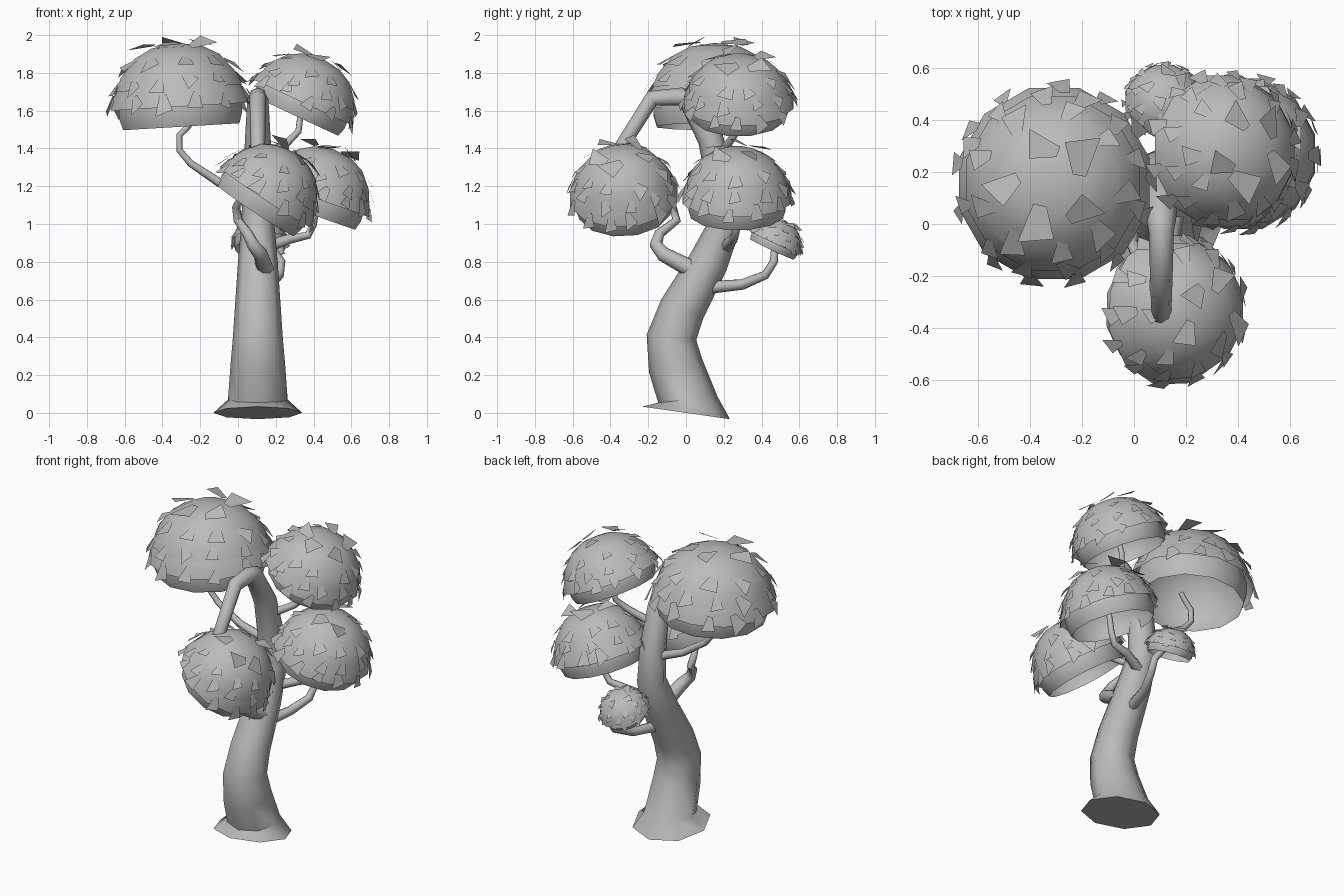
import bpy, bmesh, math, random
from mathutils import Vector, Matrix

random.seed(4)
cube = bpy.data.objects.get("Cube")
if cube:
    bpy.data.objects.remove(cube, do_unlink=True)

grey = bpy.data.materials.new("plain_grey")
grey.use_nodes = True
grey.diffuse_color = (0.5, 0.5, 0.5, 1)
grey.node_tree.nodes["Principled BSDF"].inputs["Base Color"].default_value = (0.5, 0.5, 0.5, 1)


def smooth(obj, degrees):
    bpy.ops.object.select_all(action='DESELECT')
    obj.select_set(True)
    bpy.context.view_layer.objects.active = obj
    if obj.type == 'CURVE':
        bpy.ops.object.convert(target='MESH')
        obj = bpy.context.view_layer.objects.active
    bpy.ops.object.shade_smooth_by_angle(angle=math.radians(degrees))


def limb(name, points):
    """Eight-sided tube through (x, y, z, radius) points."""
    curve = bpy.data.curves.new(name, 'CURVE')
    curve.dimensions = '3D'
    curve.bevel_depth = 1
    curve.bevel_resolution = 2
    curve.use_fill_caps = True
    spline = curve.splines.new('POLY')
    spline.points.add(len(points) - 1)
    for p, (x, y, z, r) in zip(spline.points, points):
        p.co = (x, y, z, 1)
        p.radius = r
    curve.materials.append(grey)
    obj = bpy.data.objects.new(name, curve)
    bpy.context.collection.objects.link(obj)
    smooth(obj, 50)


# Foliage shells as (radius, height) fractions: the lowest one runs up
# inside as a smooth lining, the others overlap it as tiers
TIERS = [
    [(.84, 0), (.89, .14), (.88, .3), (.78, .55), (.58, .76), (.3, .91), (0, .95)],
    [(1, .24), (.95, .38), (.86, .51)],
    [(.91, .46), (.83, .62), (.72, .73)],
    [(.78, .67), (.61, .84), (.36, .95), (0, 1)],
]
# Leaf rings as (angle from the axis, leaf count, size, lift, random turn)
LEAF_RINGS = [(73, 13, .25, .05, .5), (60, 12, .25, .05, .5),
              (45, 9, .27, .07, .5), (23, 5, .36, .13, 1.5)]
SIDES = 12


def add_leaf(bm, phi, theta, size, lift, spin, scale):
    """A small tapered plate lying on the dome, its wide end lifted."""
    out = Vector((math.cos(theta), math.sin(theta), 0))
    up = Vector((0, 0, 1))
    normal = out * math.sin(phi) + up * math.cos(phi)
    down = out * math.cos(phi) - up * math.sin(phi)
    side = normal.cross(down)
    turn = Matrix.Rotation(random.uniform(-spin, spin), 3, normal)
    down, side = turn @ down, turn @ side
    corners = [(-.5, -.2, 0), (-.5, .15, 0), (.25, .5, lift * .7), (.5, -.4, lift)]
    verts = []
    for along, across, rise in corners:
        p = (down * along + side * across) * size + normal * (1.02 + rise)
        verts.append(bm.verts.new(scale @ p))
    bm.faces.new(verts)


def crown(name, centre, axis, radius, height):
    bm = bmesh.new()
    # Tier shells
    for tier in TIERS:
        rings = []
        for r, z in tier:
            if r == 0:
                rings.append([bm.verts.new((0, 0, z * height))] * SIDES)
                continue
            rings.append([bm.verts.new((r * radius * math.cos(a), r * radius * math.sin(a), z * height))
                          for a in ((i + .5) * math.tau / SIDES for i in range(SIDES))])
        for low, high in zip(rings, rings[1:]):
            for i in range(SIDES):
                j = (i + 1) % SIDES
                if high[i] is high[j]:
                    bm.faces.new((low[i], low[j], high[i]))
                else:
                    bm.faces.new((low[i], low[j], high[j], high[i]))
    # Leaves
    scale = Matrix.Diagonal((radius, radius, height))
    for angle, count, size, lift, spin in LEAF_RINGS:
        start = random.random()
        for i in range(count):
            theta = (i + start + random.uniform(-.2, .2)) * math.tau / count
            phi = math.radians(angle + random.uniform(-3, 3))
            vary = random.uniform(.85, 1.15)
            add_leaf(bm, phi, theta, size * vary, lift, spin, scale)
    mesh = bpy.data.meshes.new(name)
    bm.to_mesh(mesh)
    bm.free()
    mesh.materials.append(grey)
    obj = bpy.data.objects.new(name, mesh)
    bpy.context.collection.objects.link(obj)
    obj.location = centre
    obj.rotation_mode = 'QUATERNION'
    tilt = Vector((0, 0, 1)).rotation_difference(Vector(axis).normalized())
    obj.rotation_quaternion = tilt
    smooth(obj, 40)


# Trunk, leaning back and then hooking over to the front
X = .105
limb("trunk", [
    (X, 0, 0, .235), (X, .01, .07, .158), (X, -.055, .25, .145),
    (X, -.077, .4, .132), (X, -.02, .55, .122),
    (X, .12, .8, .105), (X, .205, 1.0, .088), (X, .19, 1.2, .08),
    (X, .13, 1.45, .068), (X, .01, 1.66, .056), (X, -.03, 1.675, .048),
    (X, -.18, 1.665, .044), (X, -.36, 1.38, .038), (X, -.38, 1.28, .036)])

# Branches
limb("upper_right_branch", [
    (.09, .19, 1.15, .03), (-.1, .17, 1.22, .024), (-.25, .16, 1.32, .019),
    (-.31, .155, 1.39, .017), (-.31, .155, 1.47, .017),
    (-.27, .155, 1.51, .017), (-.23, .155, 1.56, .015)])
limb("upper_left_branch", [
    (.1, .16, 1.34, .028), (.25, .22, 1.42, .022), (.32, .27, 1.49, .018),
    (.33, .28, 1.57, .017), (.36, .28, 1.66, .015)])
limb("front_branch", [
    (.15, .07, .74, .05), (.12, -.12, .84, .04), (.08, -.16, .89, .034),
    (.05, -.14, .95, .028), (0, -.05, 1.02, .024), (-.01, -.07, 1.09, .022),
    (.04, -.18, 1.17, .02)])
limb("left_branch", [
    (.12, .2, .87, .035), (.27, .25, .92, .026), (.37, .26, .94, .021),
    (.4, .27, 1.0, .019), (.42, .27, 1.13, .017)])
limb("back_branch", [
    (.11, .08, .66, .035), (.17, .3, .68, .028), (.22, .42, .73, .024),
    (.23, .465, .8, .022), (.18, .47, .87, .02), (.13, .48, .92, .018)])

# Foliage crowns
crown("upper_right_crown", (-.3, .155, 1.515), (-.06, 0, 1), .38, .445)
crown("upper_left_crown", (.31, .28, 1.57), (.42, 0, .9), .3, .335)
crown("front_crown", (.095, -.325, 1.07), (.55, -.05, .83), .295, .37)
crown("left_crown", (.39, .27, 1.05), (.33, 0, .94), .3, .365)
crown("back_crown", (.115, .455, .865), (.03, .42, .9), .155, .165)
